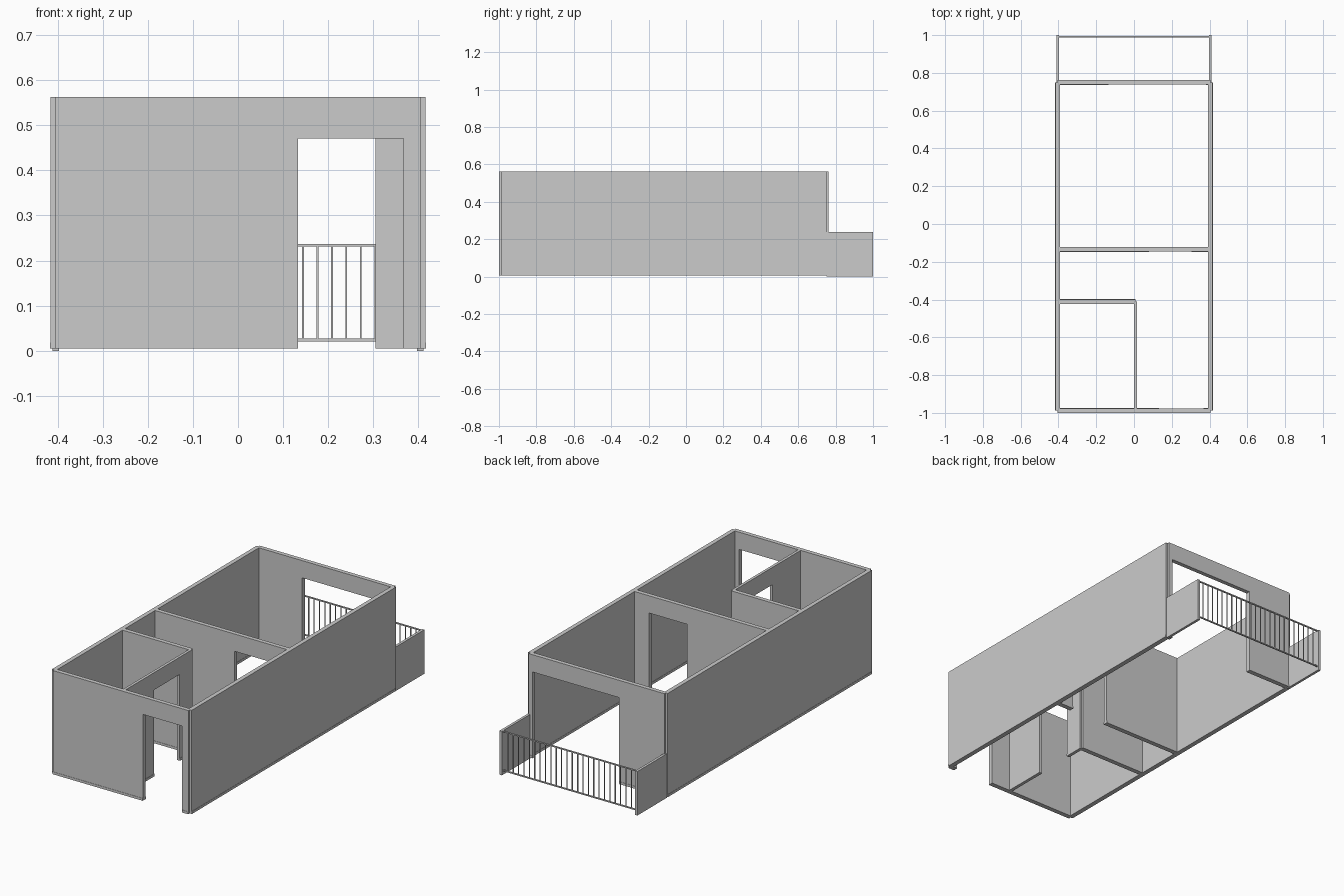
import bpy, bmesh
from mathutils import Vector

if "Cube" in bpy.data.objects:
    bpy.data.objects.remove(bpy.data.objects["Cube"])

BASE, TOP, HEAD = 0.005, 0.563, 0.47     # wall foot, wall top, door head
SIDE, FRONT, BACK = 0.404, -0.988, 0.75  # wall centre lines


def finish(name, bm):
    bmesh.ops.recalc_face_normals(bm, faces=bm.faces)
    mesh = bpy.data.meshes.new(name)
    bm.to_mesh(mesh)
    bm.free()
    ob = bpy.data.objects.new(name, mesh)
    bpy.context.collection.objects.link(ob)
    return ob


def add_box(bm, lo, hi):
    verts = bmesh.ops.create_cube(bm, size=1)["verts"]
    for v in verts:
        v.co = Vector([lo[i] + (v.co[i] + 0.5) * (hi[i] - lo[i]) for i in range(3)])


def wall(name, axis, line, a, b, thick=0.023, door=None):
    """Wall along x or y on a centre line; its elevation is extruded to thickness."""
    def place(u, w, z):
        return (u, line + w, z) if axis == "x" else (line + w, u, z)

    outline = [(a, BASE)]
    runs = [(a, b)]
    if door:
        d0, d1 = door
        outline += [(d0, BASE), (d0, HEAD), (d1, HEAD), (d1, BASE)]
        runs = [(a, d0), (d1, b)]
    outline += [(b, BASE), (b, TOP), (a, TOP)]
    bm = bmesh.new()
    face = bm.faces.new([bm.verts.new(place(u, -thick / 2, z)) for u, z in outline])
    new = bmesh.ops.extrude_face_region(bm, geom=[face])["geom"]
    shift = Vector(place(0, thick, 0)) - Vector(place(0, 0, 0))
    bmesh.ops.translate(bm, vec=shift, verts=[g for g in new if isinstance(g, bmesh.types.BMVert)])
    finish(name, bm)

    # Skirting on both faces of every solid run
    bm = bmesh.new()
    for r0, r1 in runs:
        for s in (-1, 1):
            p = place(r0, s * thick / 2, BASE)
            q = place(r1, s * (thick / 2 + 0.0015), BASE + 0.013)
            add_box(bm, [min(c) for c in zip(p, q)], [max(c) for c in zip(p, q)])
    finish(name + "_skirting", bm)


# Outer walls
wall("left_wall", "y", -SIDE, FRONT, BACK)
wall("right_wall", "y", SIDE, FRONT, BACK)
wall("front_wall", "x", FRONT, -SIDE, SIDE, door=(0.133, 0.367))
wall("back_wall", "x", BACK, -SIDE, SIDE, door=(-0.135, 0.382))

# Inner walls
wall("middle_wall", "x", -0.134, -SIDE, SIDE, door=(0.08, 0.305))
wall("bathroom_back_wall", "x", -0.411, -SIDE, 0.008)
wall("bathroom_side_wall", "y", 0.008, FRONT, -0.411, thick=0.015, door=(-0.735, -0.518))

# Balcony side walls
for label, s in (("left", -1), ("right", 1)):
    bm = bmesh.new()
    add_box(bm, (s * SIDE - 0.007, BACK, 0), (s * SIDE + 0.007, 1, 0.237))
    finish("balcony_" + label + "_side", bm)

# Balcony railing: two rails and evenly spaced bars
bm = bmesh.new()
for z in (0.021, 0.231):
    add_box(bm, (-SIDE, 0.987, z), (SIDE, 0.994, z + 0.006))
for i in range(24):
    x = -0.368 + 0.032 * i
    add_box(bm, (x - 0.002, 0.9885, 0.025), (x + 0.002, 0.9925, 0.233))
finish("balcony_railing", bm)
